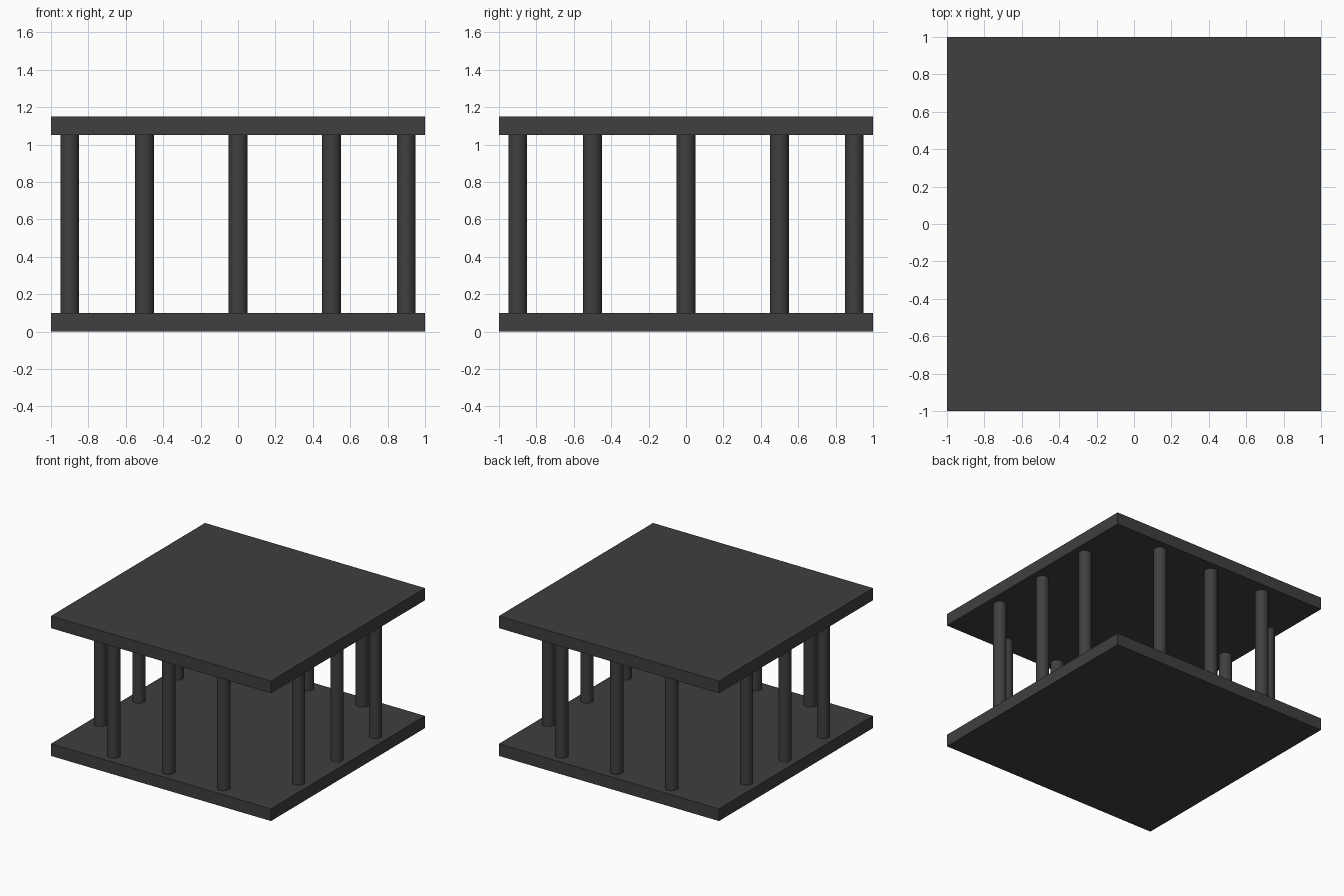
import bpy
import math

if "Cube" in bpy.data.objects:
    bpy.data.objects.remove(bpy.data.objects["Cube"])

SLAB = 0.1      # slab thickness
TOP = 1.15      # overall height
RADIUS = 0.05   # column radius
INSET = 0.9     # column row distance from the centre

dark = bpy.data.materials.new("dark_grey")
dark.diffuse_color = (0.05, 0.05, 0.05, 1)
dark.use_nodes = True
dark.node_tree.nodes["Principled BSDF"].inputs["Base Color"].default_value = dark.diffuse_color


def slab(name, z):
    bpy.ops.mesh.primitive_cube_add(size=1, location=(0, 0, z))
    ob = bpy.context.object
    ob.name = name
    ob.scale = (2, 2, SLAB)
    bpy.ops.object.transform_apply(location=False, rotation=False, scale=True)
    ob.data.materials.append(dark)


def column(name, x, y):
    bpy.ops.mesh.primitive_cylinder_add(
        vertices=32, radius=RADIUS, depth=TOP - 2 * SLAB, location=(x, y, TOP / 2))
    ob = bpy.context.object
    ob.name = name
    bpy.ops.object.shade_smooth_by_angle(angle=math.radians(30))
    ob.data.materials.append(dark)


# Floor and roof slabs
slab("floor_slab", SLAB / 2)
slab("roof_slab", TOP - SLAB / 2)

# Three columns along each side, corners left open
for i, t in enumerate((-0.5, 0, 0.5), 1):
    column(f"front_column_{i}", t, -INSET)
    column(f"back_column_{i}", t, INSET)
    column(f"left_column_{i}", -INSET, t)
    column(f"right_column_{i}", INSET, t)
